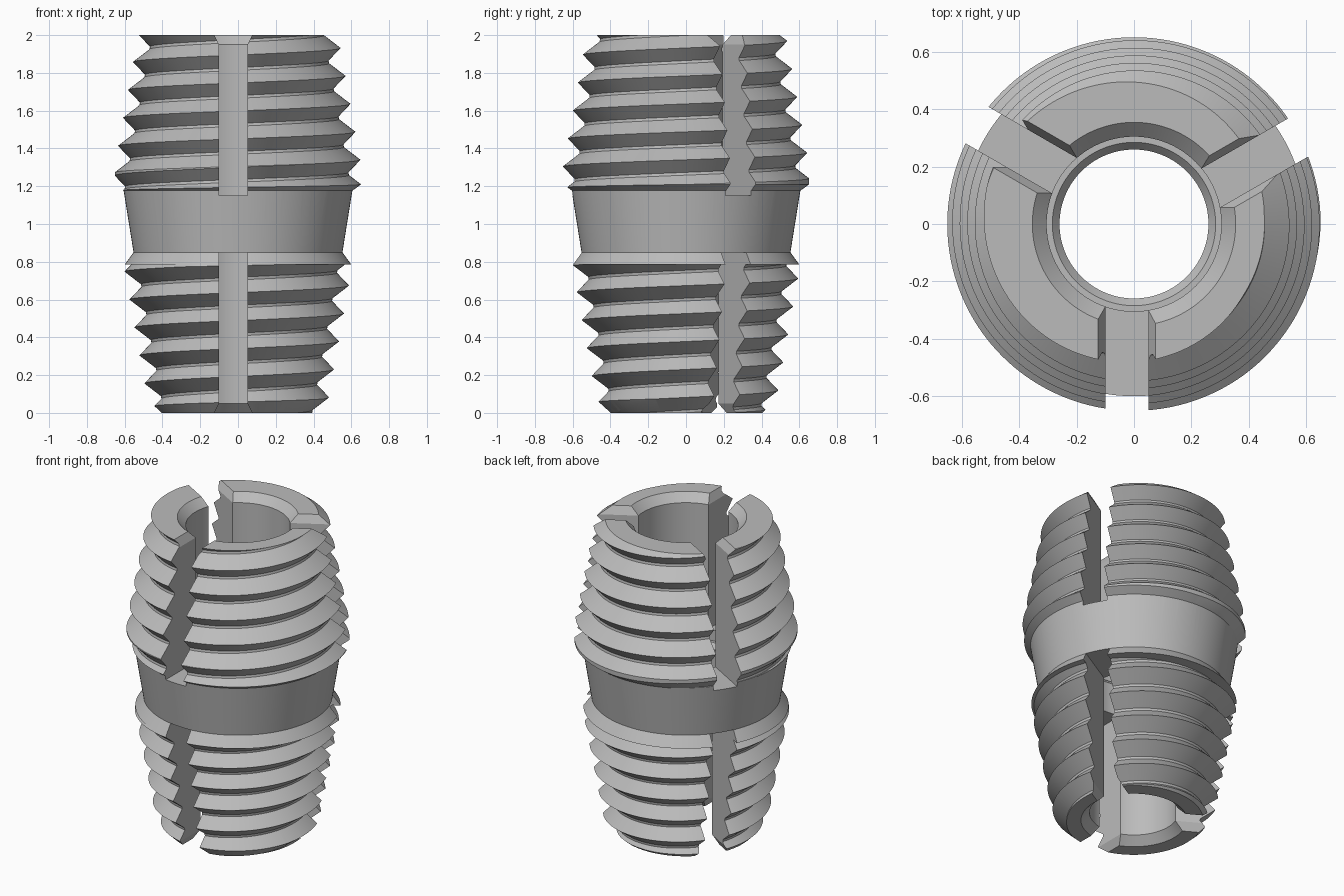
import bpy, bmesh
from math import pi, cos, sin, radians, floor, ceil
from mathutils import Matrix

SEGMENTS = 128
PITCH = 0.148
DEPTH = 0.075
TAPER = 0.178

if "Cube" in bpy.data.objects:
    bpy.data.objects.remove(bpy.data.objects["Cube"], do_unlink=True)

metal = bpy.data.materials.new("grey_metal")
metal.use_nodes = True
grey = (0.5, 0.5, 0.5, 1)
metal.diffuse_color = grey
metal.node_tree.nodes["Principled BSDF"].inputs["Base Color"].default_value = grey


def finish(name, bm):
    """Turn a bmesh into a linked object."""
    bmesh.ops.recalc_face_normals(bm, faces=bm.faces)
    mesh = bpy.data.meshes.new(name)
    bm.to_mesh(mesh)
    bm.free()
    mesh.materials.append(metal)
    obj = bpy.data.objects.new(name, mesh)
    bpy.context.collection.objects.link(obj)
    return obj


def skin(name, rows):
    """Skin stacked rings of (radius, angle, z) points and cap both ends."""
    bm = bmesh.new()
    grid = [[bm.verts.new((r * cos(a), r * sin(a), z)) for r, a, z in row] for row in rows]
    for low, high in zip(grid, grid[1:]):
        for i in range(SEGMENTS):
            bm.faces.new((low[i], low[i + 1], high[i + 1], high[i]))
    bmesh.ops.remove_doubles(bm, verts=bm.verts, dist=1e-5)
    loose = [v for v in bm.verts if not v.link_faces]
    bmesh.ops.delete(bm, geom=loose, context='VERTS')
    bmesh.ops.holes_fill(bm, edges=[e for e in bm.edges if e.is_boundary], sides=0)
    return finish(name, bm)


ANGLES = [2 * pi * i / SEGMENTS for i in range(SEGMENTS + 1)]


def lathe(name, profile):
    return skin(name, [[(r, a, z) for a in ANGLES] for r, z in profile])


def thread(name, bottom, top, crest_z, crest_r, taper):
    """Tapered right-handed screw body, cut flat at bottom and top."""
    def point(a, z):
        z = min(max(z, bottom), top)
        u = ((z - crest_z) / PITCH - a / (2 * pi)) % 1
        groove = DEPTH * min(1, min(u, 1 - u) / 0.45)
        return crest_r + taper * (z - crest_z) - groove, a, z

    first = floor((bottom - crest_z) / PITCH) - 2
    last = ceil((top - crest_z) / PITCH) + 1
    rows = []
    for turn in range(first, last + 1):
        for u in (0, 0.45, 0.55):
            rows.append([point(a, crest_z + PITCH * (turn + u + a / (2 * pi))) for a in ANGLES])
    return skin(name, rows)


def boolean(target, tool, operation):
    """Apply a boolean and discard the tool."""
    tool.hide_render = True
    mod = target.modifiers.new("cut", 'BOOLEAN')
    mod.operation = operation
    mod.solver = 'EXACT'
    mod.object = tool
    bpy.context.view_layer.update()
    graph = bpy.context.evaluated_depsgraph_get()
    mesh = bpy.data.meshes.new_from_object(target.evaluated_get(graph))
    target.modifiers.clear()
    target.data = mesh
    bpy.data.objects.remove(tool, do_unlink=True)


def slot_cutter(angle, floor_z, end_z):
    """Radial slot from floor_z out through end_z, flared at the open end."""
    d = 1 if end_z > floor_z else -1
    half = [(0.075, floor_z), (0.075, end_z - 0.05 * d), (0.125, end_z + 0.05 * d)]
    outline = half + [(-y, z) for y, z in reversed(half)]
    bm = bmesh.new()
    face = bm.faces.new([bm.verts.new((0.15, y - 0.025, z)) for y, z in outline])
    side = bmesh.ops.extrude_face_region(bm, geom=[face])["geom"]
    bmesh.ops.translate(bm, vec=(0.75, 0, 0),
                        verts=[v for v in side if isinstance(v, bmesh.types.BMVert)])
    bmesh.ops.transform(bm, matrix=Matrix.Rotation(angle, 4, 'Z'), verts=bm.verts)
    return finish("slot_cutter", bm)


# Lower screw, chamfered at its foot and under the collar
lower = thread("lower_thread", 0, 0.82, 0.526, 0.561, TAPER)
boolean(lower, lathe("lower_envelope", [(0.355, -0.05), (0.405, 0), (0.65, 0.24), (0.65, 0.71),
                                        (0.597, 0.785), (0.55, 0.845)]), 'INTERSECT')

# Upper screw, its widest turn trimmed above the collar
upper = thread("upper_thread", 1.12, 2, 1.34, 0.648, -TAPER)
boolean(upper, lathe("upper_envelope", [(0.5, 1.1), (0.59, 1.165), (0.652, 1.21),
                                        (0.652, 2.1)]), 'INTERSECT')

# Plain conical collar joining both screws
body = lathe("threaded_insert", [(0.6, 0.785), (0.553, 0.85), (0.606, 1.18)])
boolean(body, lower, 'UNION')
boolean(body, upper, 'UNION')

# Stepped bore with chamfered mouths
boolean(body, lathe("bore_cutter", [(0.36, -0.05), (0.26, 0.05), (0.26, 1.05), (0.285, 1.08),
                                    (0.305, 1.08), (0.305, 1.95), (0.405, 2.05)]), 'DIFFERENCE')

# Three slots from each end
for degrees in (-90, 30, 150):
    for floor_z, end_z in ((1.15, 2), (0.85, 0)):
        boolean(body, slot_cutter(radians(degrees), floor_z, end_z), 'DIFFERENCE')

# Smooth round surfaces, crisp thread edges
bpy.ops.object.select_all(action='DESELECT')
body.select_set(True)
bpy.context.view_layer.objects.active = body
bpy.ops.object.shade_smooth_by_angle(angle=radians(25))
